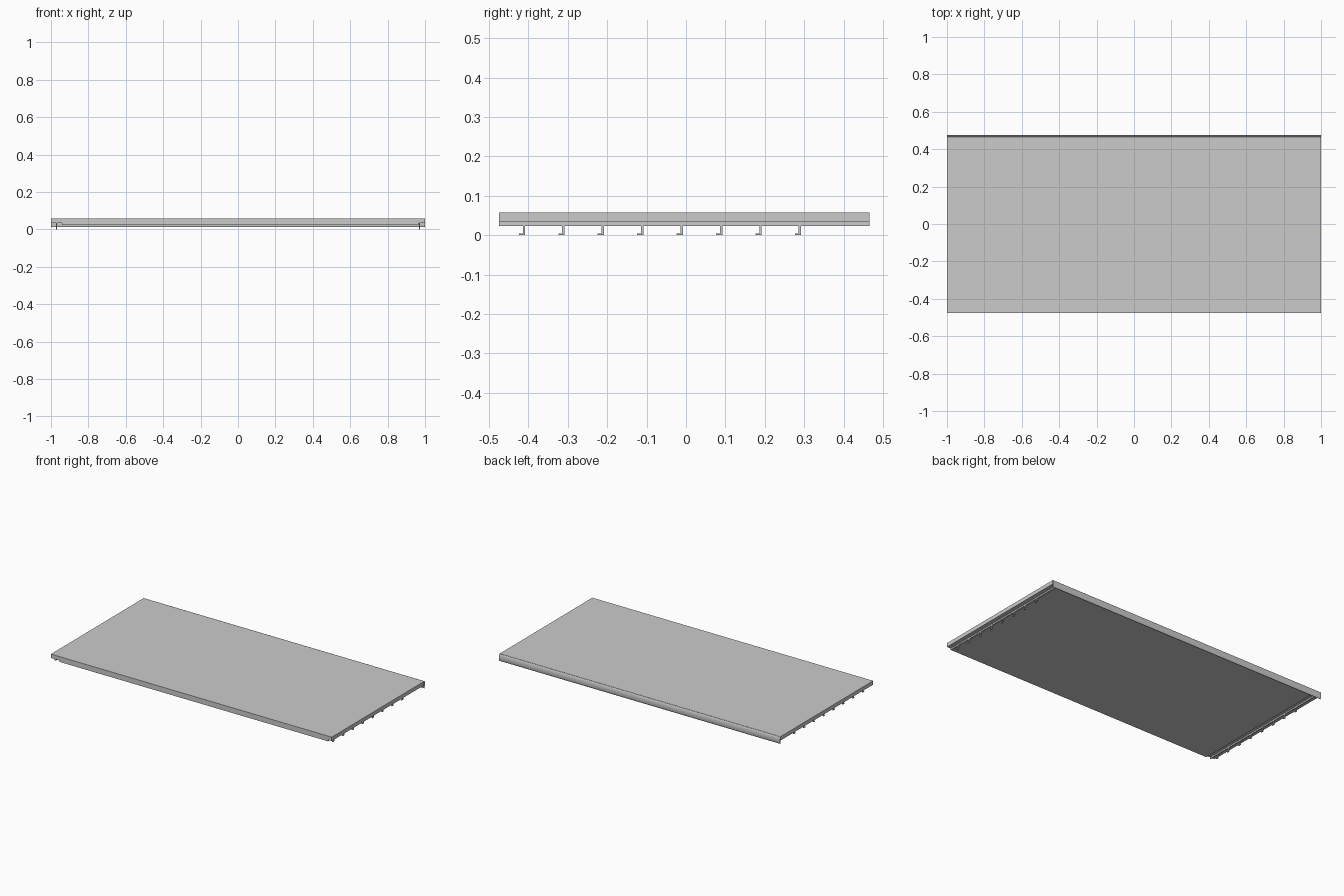
import bpy, bmesh, math

if "Cube" in bpy.data.objects:
    bpy.data.objects.remove(bpy.data.objects["Cube"])

def mesh_object(name, bm):
    bmesh.ops.recalc_face_normals(bm, faces=bm.faces)
    me = bpy.data.meshes.new(name)
    bm.to_mesh(me)
    bm.free()
    ob = bpy.data.objects.new(name, me)
    bpy.context.collection.objects.link(ob)
    return ob

def extrude(name, pts, vec, caps=True):
    """Sweep a closed 3D outline along vec."""
    bm = bmesh.new()
    a = [bm.verts.new(p) for p in pts]
    b = [bm.verts.new([p[i] + vec[i] for i in range(3)]) for p in pts]
    n = len(pts)
    for i in range(n):
        j = (i + 1) % n
        bm.faces.new((a[i], a[j], b[j], b[i]))
    if caps:
        bm.faces.new(a)
        bm.faces.new(b)
    return mesh_object(name, bm)

Y0, Y1 = -0.475, 0.466
TOP, STEP, LOW = 0.058, 0.033, 0.024

# Shelf board: stepped underside leaves a shallow flange at each end
outline = [(-1, TOP), (1, TOP), (1, STEP), (0.965, STEP), (0.965, LOW),
           (-0.94, LOW), (-0.94, STEP), (-1, STEP)]
extrude("shelf_board", [(x, Y0, z) for x, z in outline], (0, Y1 - Y0, 0))

# Rounded trim along the back edge, a thin hollow lens open at the ends
zc, half = 0.035, 0.023
N = 12
outer = [(0.468 + 0.007 * math.cos(t), zc + half * math.sin(t))
         for t in [math.pi * (i / N - 0.5) for i in range(N + 1)]]
inner = [(0.468 - 0.003 * math.cos(t), zc + half * math.sin(t))
         for t in [math.pi * (0.5 - i / N) for i in range(1, N)]]
trim = extrude("back_trim", [(-1, y, z) for y, z in outer + inner], (2, 0, 0), caps=False)
for p in trim.data.polygons:
    p.use_smooth = True

# L-shaped hooks in a row under each end, toes pointing forward
hook = [(-0.424, 0), (-0.408, 0), (-0.408, STEP), (-0.414, STEP),
        (-0.414, 0.005), (-0.424, 0.005)]
for side, label in ((-1, "left"), (1, "right")):
    x = side * 0.97 - 0.003
    # Rail that carries the hooks
    extrude(f"{label}_hook_rail",
            [(x, Y0, LOW), (x, Y1, LOW), (x, Y1, STEP), (x, Y0, STEP)], (0.006, 0, 0))
    for i in range(8):
        extrude(f"{label}_hook_{i + 1}", [(x, y + 0.1 * i, z) for y, z in hook], (0.006, 0, 0))
